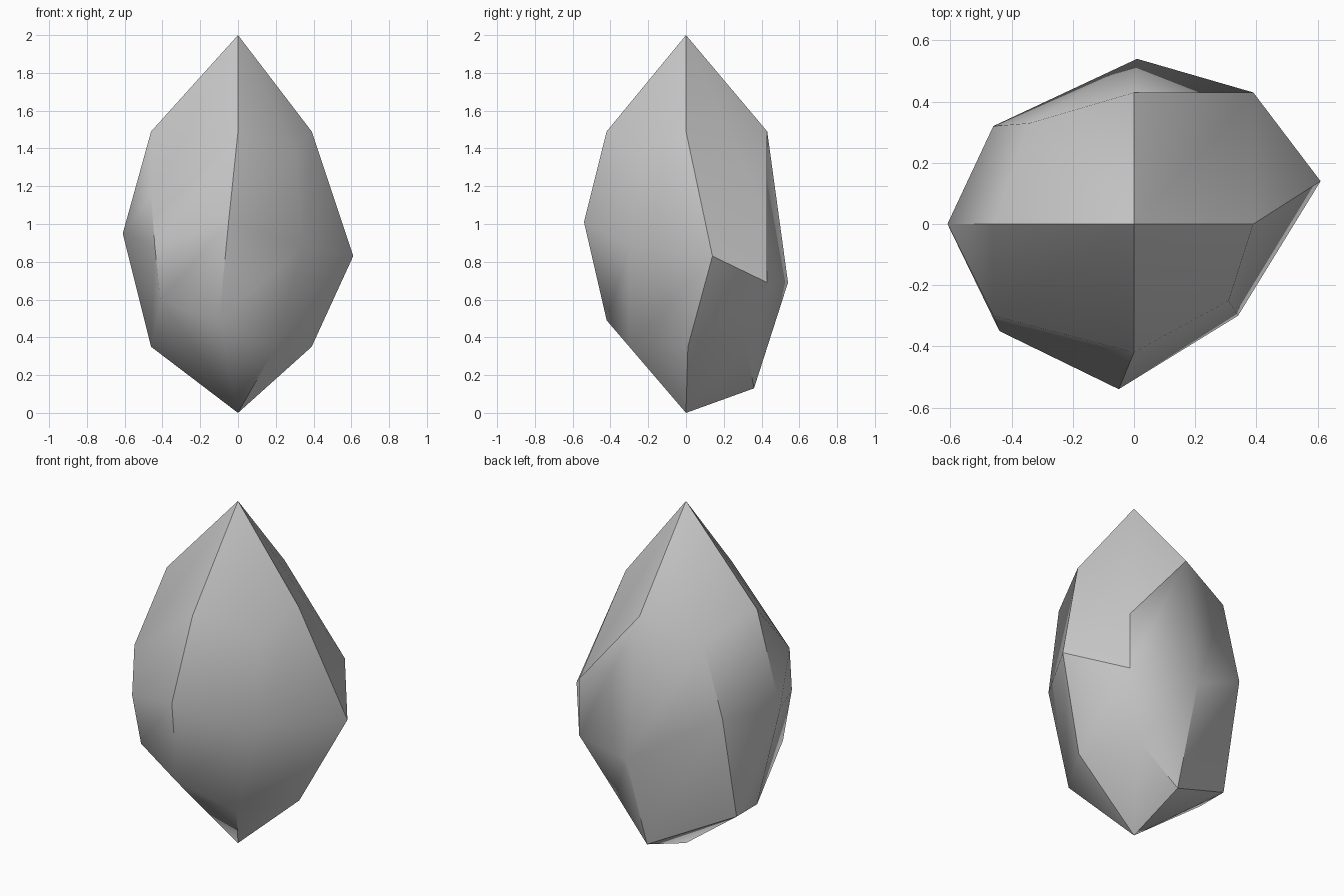
import bpy, bmesh, math

if "Cube" in bpy.data.objects:
    bpy.data.objects.remove(bpy.data.objects["Cube"])

# Three eight-point rings of the stone, counter-clockwise from +x
RINGS = [
    # lower ring
    [(.39, .01, .35), (.23, .32, .35), (0, .36, .13), (-.46, .19, .35),
     (-.46, 0, .35), (-.41, -.31, .59), (-.1, -.42, .49), (.2, -.3, .35)],
    # middle ring
    [(.61, .14, .83), (.39, .43, .69), (.01, .54, .69), (-.46, .32, .97),
     (-.61, 0, .95), (-.44, -.35, .88), (-.05, -.54, 1.01), (.34, -.3, .88)],
    # upper ring
    [(.39, 0, 1.49), (.39, .43, 1.02), (0, .43, 1.49), (-.34, .33, 1.39),
     (-.46, 0, 1.49), (-.46, -.3, 1.15), (0, -.42, 1.49), (.31, -.25, 1.37)],
]

bm = bmesh.new()
base = bm.verts.new((0, 0, 0))
tip = bm.verts.new((0, 0, 2))
rings = [[bm.verts.new(p) for p in ring] for ring in RINGS]

# Side quads and the pointed ends
for i in range(8):
    j = (i + 1) % 8
    for low, high in zip(rings, rings[1:]):
        bm.faces.new((low[i], low[j], high[j], high[i]))
    bm.faces.new((base, rings[0][j], rings[0][i]))
    bm.faces.new((tip, rings[-1][i], rings[-1][j]))

mesh = bpy.data.meshes.new("faceted_stone")
bm.to_mesh(mesh)
bm.free()
stone = bpy.data.objects.new("faceted_stone", mesh)
bpy.context.collection.objects.link(stone)

# Soft shading with the strong creases kept
bpy.context.view_layer.objects.active = stone
stone.select_set(True)
bpy.ops.object.shade_smooth_by_angle(angle=math.radians(40))
